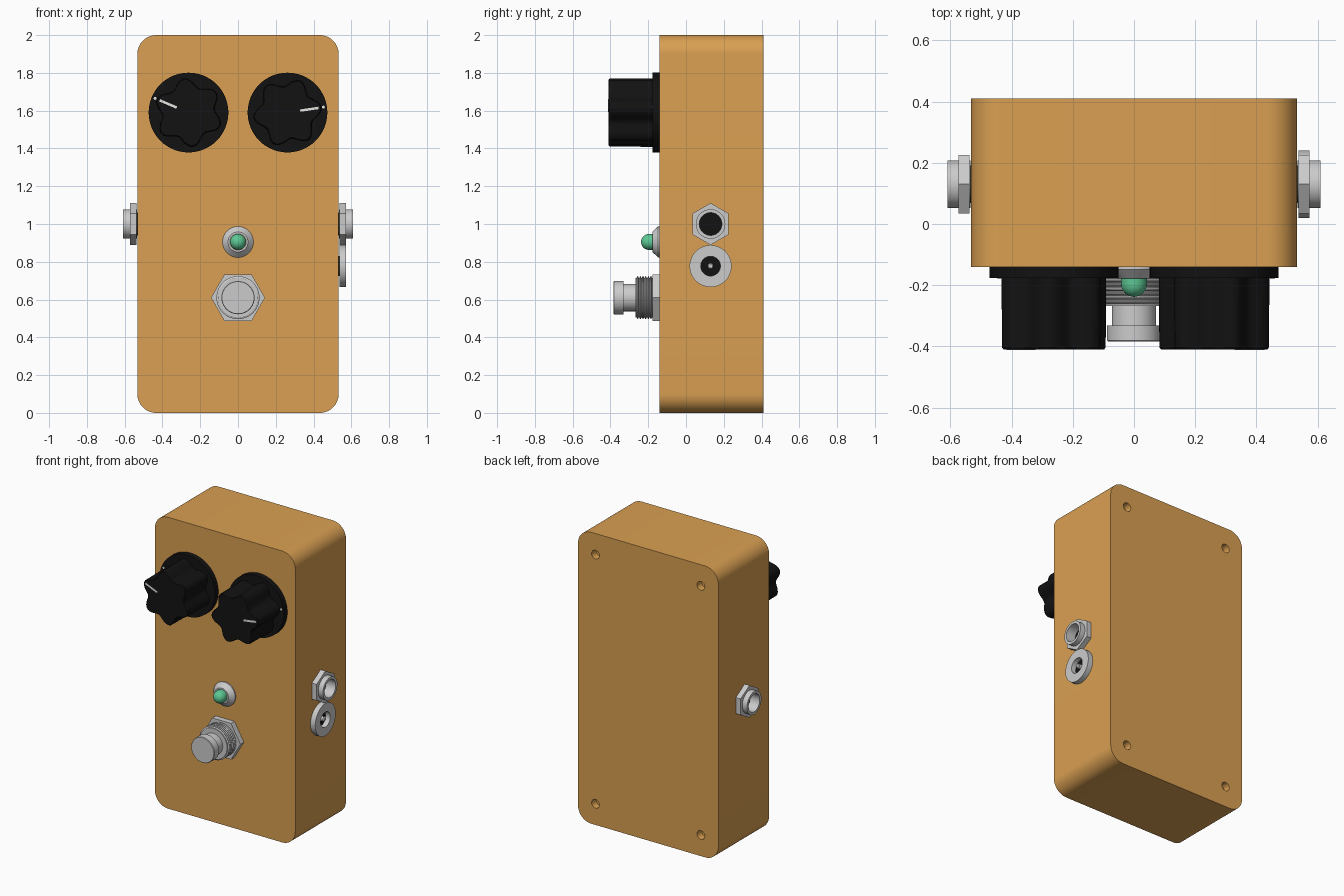
import bpy, bmesh
from math import pi, sin, cos, radians
from mathutils import Matrix, Vector

if "Cube" in bpy.data.objects:
    bpy.data.objects.remove(bpy.data.objects["Cube"])

N = 48


def material(name, rgb):
    m = bpy.data.materials.new(name)
    m.diffuse_color = (*rgb, 1)
    m.use_nodes = True
    m.node_tree.nodes["Principled BSDF"].inputs["Base Color"].default_value = m.diffuse_color
    return m


ORANGE = material("orange_paint", (0.70, 0.35, 0.085))
BLACK = material("black_plastic", (0.006, 0.006, 0.006))
WHITE = material("white_mark", (0.8, 0.8, 0.76))
GREEN = material("green_lens", (0.11, 0.58, 0.30))


def frame(x_axis, y_axis, z_axis, origin):
    m = Matrix((x_axis, y_axis, z_axis)).transposed().to_4x4()
    m.translation = origin
    return m


def front(x, z, y=-0.14):
    return frame((1, 0, 0), (0, 0, 1), (0, -1, 0), (x, y, z))


def side(s, z, y=0.13):
    return frame((0, s, 0), (0, 0, 1), (s, 0, 0), (s * 0.533, y, z))


def finish(name, bm, matrix, mat=None):
    bmesh.ops.recalc_face_normals(bm, faces=bm.faces)
    mesh = bpy.data.meshes.new(name)
    bm.transform(matrix)
    bm.to_mesh(mesh)
    bm.free()
    ob = bpy.data.objects.new(name, mesh)
    bpy.context.collection.objects.link(ob)
    if mat:
        mesh.materials.append(mat)
    smooth(ob)
    return ob


def smooth(ob):
    bpy.ops.object.select_all(action='DESELECT')
    ob.select_set(True)
    bpy.context.view_layer.objects.active = ob
    bpy.ops.object.shade_smooth_by_angle(angle=radians(30))


# Radius functions for loft rings
def hexagon(r, phase=0.0):
    return lambda a: r * cos(pi / 6) / cos((a - phase) % (pi / 3) - pi / 6)


def lobes(r, depth, phase):
    return lambda a: r - depth + depth * cos(6 * (a - phase))


def loft(name, rings, matrix, mat=None, ring_shape=False, n=N):
    """Skin (radius, height) rings; ring_shape joins last to first, else caps."""
    bm = bmesh.new()
    loops = []
    for r, h in rings:
        loop = []
        for i in range(n):
            a = 2 * pi * i / n
            q = r(a) if callable(r) else r
            loop.append(bm.verts.new((q * cos(a), q * sin(a), h)))
        loops.append(loop)
    pairs = list(zip(loops, loops[1:]))
    if ring_shape:
        pairs.append((loops[-1], loops[0]))
    else:
        bm.faces.new(loops[0])
        bm.faces.new(loops[-1])
    for p, q in pairs:
        for i in range(n):
            j = (i + 1) % n
            bm.faces.new((p[i], p[j], q[j], q[i]))
    return finish(name, bm, matrix, mat)


def block(name, size, centre, matrix, mat):
    bm = bmesh.new()
    bmesh.ops.create_cube(bm, size=1)
    bm.transform(Matrix.Translation(centre) @ Matrix.Diagonal((*size, 1)))
    return finish(name, bm, matrix, mat)


# Enclosure with rounded corners
bm = bmesh.new()
bmesh.ops.create_cube(bm, size=1)
bm.transform(Matrix.Diagonal((1.066, 0.55, 2, 1)))
edges = [e for e in bm.edges
         if abs((e.verts[0].co - e.verts[1].co).normalized().y) > 0.9]
bmesh.ops.bevel(bm, geom=edges, offset=0.1, segments=12, profile=0.5, affect='EDGES')
box = finish("enclosure", bm, Matrix.Translation((0, 0.135, 1)), ORANGE)

# Four screw holes in the back
bm = bmesh.new()
for x in (-0.40, 0.40):
    for z in (0.145, 1.855):
        bmesh.ops.create_cone(bm, cap_ends=True, segments=24, radius1=0.03, radius2=0.03,
                              depth=0.1, matrix=front(x, z, 0.41))
cutter = finish("screw_hole_cutter", bm, Matrix(), ORANGE)
cutter.hide_render = True
mod = box.modifiers.new("screw_holes", 'BOOLEAN')
mod.operation = 'DIFFERENCE'
mod.object = cutter
mod.solver = 'EXACT'
bpy.context.view_layer.objects.active = box
bpy.ops.object.modifier_apply(modifier=mod.name)
bpy.data.objects.remove(cutter)
smooth(box)

# Knobs: skirt, six-lobed grip, pointer line and dot
for label, x, deg in (("left", -0.262, 157), ("right", 0.262, 8.5)):
    m = front(x, 1.59)
    a = radians(deg)
    turned = m @ Matrix.Rotation(a, 4, 'Z')
    loft(label + "_knob_skirt", [(0.211, 0), (0.211, 0.037)], m, BLACK, n=64)
    loft(label + "_knob_grip",
         [(lobes(0.183, 0.021, 0), 0.03), (lobes(0.181, 0.021, 0), 0.264),
          (lobes(0.176, 0.021, 0), 0.27)], turned, BLACK, n=96)
    block(label + "_knob_pointer", (0.098, 0.013, 0.004), (0.117, 0, 0.27), turned, WHITE)
    loft(label + "_knob_dot", [(0.008, 0.03), (0.008, 0.039)],
         turned @ Matrix.Translation((0.192, 0, 0)), WHITE, n=16)

# Indicator lamp: bezel and domed lens
m = front(0, 0.905)
loft("lamp_bezel", [(0.082, 0), (0.082, 0.008), (0.053, 0.038), (0.043, 0.038), (0.043, 0)],
     m, ring_shape=True)
dome = [(0.042 * cos(t * pi / 18), 0.056 + 0.042 * sin(t * pi / 18)) for t in range(9)]
loft("lamp_lens", [(0.042, 0.0)] + dome + [(0.001, 0.098)], m, GREEN)

# Footswitch: hex nut, threaded bushing, plunger
m = front(0, 0.61)
loft("footswitch_nut", [(hexagon(0.143), 0), (hexagon(0.143), 0.038)], m)
thread = [(0.105, 0.03)]
for i in range(6):
    h = 0.04 + i * 0.014
    thread += [(0.105, h), (0.114, h + 0.004), (0.114, h + 0.007), (0.105, h + 0.011)]
loft("footswitch_bushing", thread + [(0.105, 0.128)], m)
loft("footswitch_plunger",
     [(0.072, 0.12), (0.072, 0.192), (0.088, 0.192), (0.088, 0.241), (0.085, 0.244)], m)

# Side jacks: hex nut, hollow sleeve, dark socket
for label, s in (("left", -1), ("right", 1)):
    m = side(s, 1.0)
    nut = hexagon(0.111, pi / 2)
    loft(label + "_jack_nut", [(nut, 0.004), (nut, 0.04), (0.07, 0.04), (0.07, 0.004)],
         m, ring_shape=True)
    loft(label + "_jack_sleeve", [(0.078, 0.002), (0.078, 0.076), (0.06, 0.076), (0.06, 0.002)],
         m, ring_shape=True)
    loft(label + "_jack_socket", [(0.061, -0.01), (0.061, 0.005)], m, BLACK)

# Power socket: round collar, dark recess, centre pin
m = side(1, 0.777)
loft("power_socket_collar", [(0.111, 0.004), (0.111, 0.04), (0.052, 0.04), (0.052, 0.004)],
     m, ring_shape=True)
loft("power_socket_recess", [(0.053, -0.01), (0.053, 0.006)], m, BLACK)
loft("power_socket_pin", [(0.016, 0), (0.016, 0.03), (0.011, 0.036)], m, n=24)
